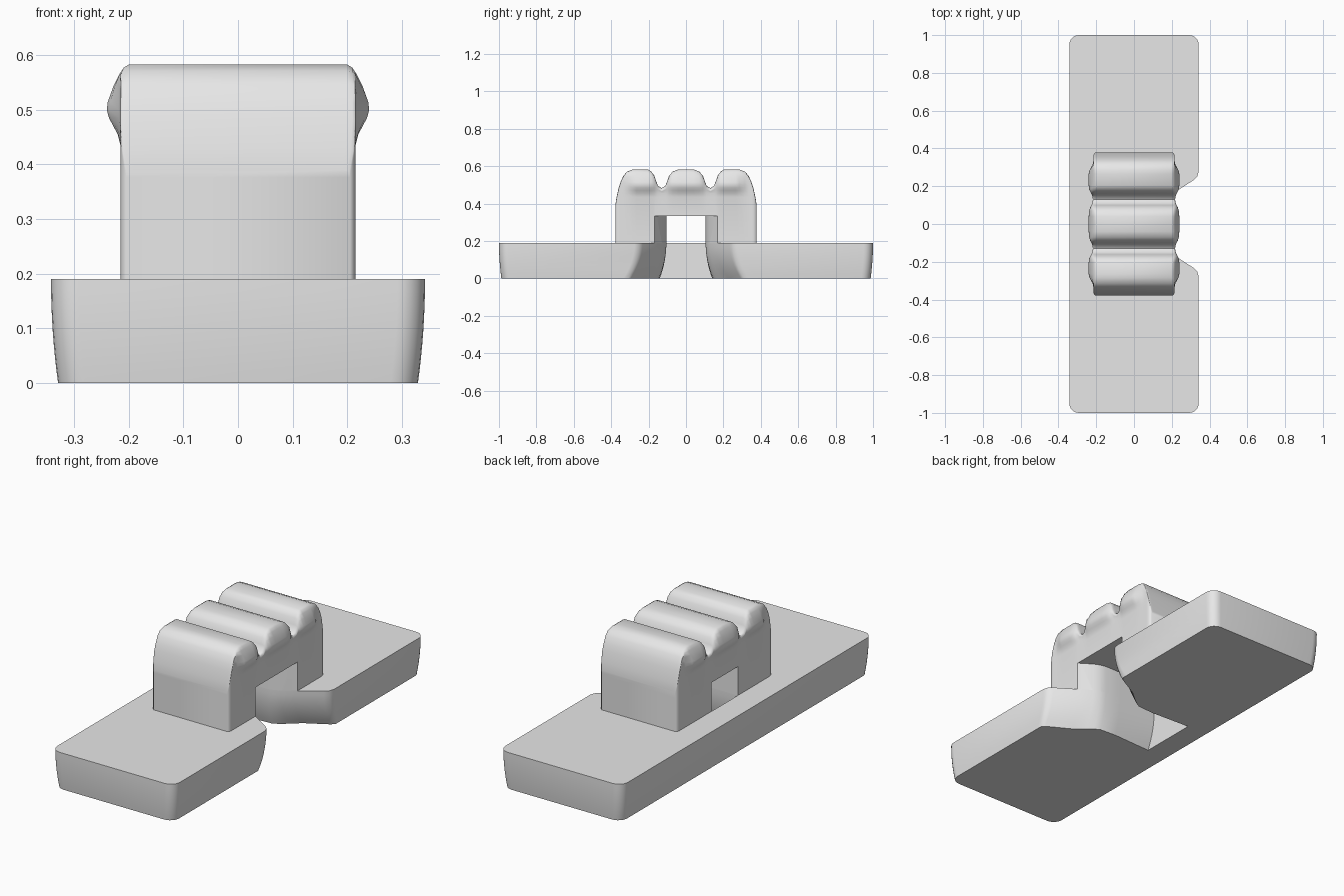
import bpy
import bmesh
from math import cos, sin, pi

cube = bpy.data.objects.get("Cube")
if cube:
    bpy.data.objects.remove(cube, do_unlink=True)

grey = bpy.data.materials.new("light_grey")
grey.use_nodes = True
grey.diffuse_color = (0.8, 0.8, 0.8, 1)
grey.node_tree.nodes["Principled BSDF"].inputs["Base Color"].default_value = grey.diffuse_color


def loft(name, rings):
    """Join equal-length rings into a closed solid."""
    bm = bmesh.new()
    loops = [[bm.verts.new(p) for p in ring] for ring in rings]
    for a, b in zip(loops, loops[1:]):
        for i in range(len(a)):
            j = (i + 1) % len(a)
            bm.faces.new((a[i], a[j], b[j], b[i]))
    bm.faces.new(loops[0])
    bm.faces.new(loops[-1])
    bmesh.ops.recalc_face_normals(bm, faces=bm.faces[:])
    mesh = bpy.data.meshes.new(name)
    bm.to_mesh(mesh)
    bm.free()
    mesh.materials.append(grey)
    obj = bpy.data.objects.new(name, mesh)
    bpy.context.collection.objects.link(obj)
    return obj


def select(obj):
    bpy.ops.object.select_all(action='DESELECT')
    obj.select_set(True)
    bpy.context.view_layer.objects.active = obj


def mirror_y(half):
    return half + [(x, -y) for x, y in reversed(half)]


# Half of the side notch: x, y, and how far it flares at the bottom
TOP = 0.19
NOTCH = [(-0.215, 0.105, 0.045), (0.0, 0.105, 0.035), (0.09, 0.105, 0.04),
         (0.12, 0.112, 0.05), (0.15, 0.125, 0.06), (0.2, 0.158, 0.07),
         (0.315, 0.232, 0.06), (0.334, 0.25, 0.06), (0.342, 0.275, 0.06)]


# Base plate: rounded outline, sides curving inward towards the bottom
def base_ring(z):
    flare = (1 - z / TOP) ** 2
    inset = 0.013 * flare
    hx, hy, r = 0.342 - inset, 1 - inset, 0.05
    half = [(min(x, hx), y + d * flare) for x, y, d in NOTCH]
    for cx, start in ((hx - r, 0), (r - hx, pi / 2)):
        for k in range(7):
            a = start + k * pi / 12
            half.append((cx + r * cos(a), hy - r + r * sin(a)))
    return [(x, y, z) for x, y in mirror_y(half)]


base = loft("base_plate", [base_ring(TOP * k / 8) for k in range(9)])

# Ridged block: y, height, half width, side bulge
ROWS = [(0.378, 0.39, 0.205, 0), (0.372, 0.43, 0.212, 0), (0.36, 0.485, 0.215, 0),
        (0.35, 0.515, 0.215, 0), (0.335, 0.548, 0.215, 0), (0.315, 0.571, 0.215, 0.15),
        (0.285, 0.583, 0.215, 0.8), (0.265, 0.583, 0.215, 1), (0.205, 0.583, 0.215, 1),
        (0.185, 0.571, 0.215, 0.9), (0.17, 0.55, 0.215, 0.65), (0.16, 0.522, 0.215, 0.4),
        (0.15, 0.495, 0.215, 0.25), (0.13, 0.483, 0.215, 0.1), (0.11, 0.495, 0.215, 0.25),
        (0.1, 0.522, 0.215, 0.4), (0.09, 0.55, 0.215, 0.65), (0.07, 0.572, 0.215, 0.9),
        (0.04, 0.583, 0.215, 1), (0, 0.583, 0.215, 1)]
# Side section: z, corner rounding, bulge width
SIDE = [(TOP, 0, 0), (0.435, 0, 0), (0.455, 0, 0.005), (0.47, 0, 0.013),
        (0.485, 0, 0.021), (0.5, 0, 0.025), (0.515, 0, 0.023), (0.545, 0, 0.012),
        (0.565, -0.001, 0.003), (0.577, -0.006, 0), (0.583, -0.016, 0)]


def block_ring(y, h, w, bulge):
    half = [(w + c + bulge * b, min(z, h - 0.2 * (0.583 - z))) for z, c, b in SIDE]
    return [(x, y, z) for x, z in half] + [(-x, y, z) for x, z in reversed(half)]


rows = ROWS + [(-y, h, w, b) for y, h, w, b in reversed(ROWS[:-1])]
block = loft("ridged_bridge", [block_ring(*row) for row in rows])

# Opening through the block follows the notch
outline = mirror_y([(-0.5, 0.105)] + [(x, y) for x, y, d in NOTCH[1:]])
cutter = loft("opening_cutter", [[(x, y, z) for x, y in outline] for z in (0.1, 0.335)])
cutter.hide_render = True
cut = block.modifiers.new("opening", 'BOOLEAN')
cut.operation = 'DIFFERENCE'
cut.solver = 'EXACT'
cut.object = cutter
select(block)
bpy.ops.object.modifier_apply(modifier=cut.name)
bpy.data.objects.remove(cutter, do_unlink=True)

for obj in (base, block):
    select(obj)
    bpy.ops.object.shade_smooth_by_angle(angle=pi / 4)
